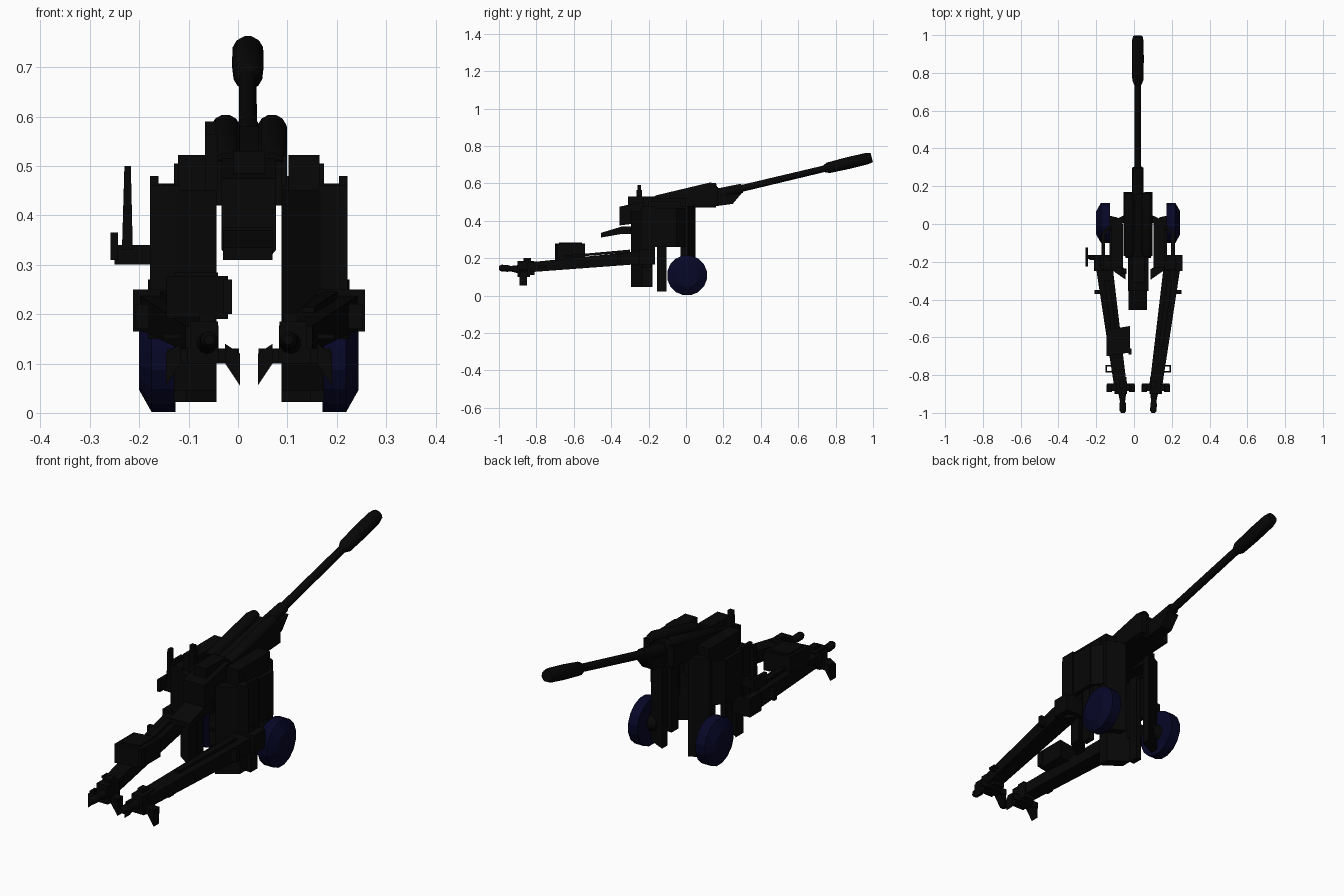
import bpy, bmesh, math
from mathutils import Vector

if "Cube" in bpy.data.objects:
    bpy.data.objects.remove(bpy.data.objects["Cube"])


def material(name, red, green, blue):
    made = bpy.data.materials.new(name)
    made.use_nodes = True
    made.diffuse_color = (red, green, blue, 1)
    made.node_tree.nodes["Principled BSDF"].inputs["Base Color"].default_value = made.diffuse_color
    return made


BLACK = material("gunmetal black", 0.002, 0.002, 0.002)
NAVY = material("navy wheel", 0.002, 0.002, 0.02)
MIDDLE = 0.022  # plane of symmetry of the carriage


def skin(name, rings, paint=BLACK, smooth=False):
    """Closed tube through a list of equal-length rings."""
    bm = bmesh.new()
    rings = [[bm.verts.new(point) for point in ring] for ring in rings]
    for lower, upper in zip(rings, rings[1:]):
        for i in range(len(lower)):
            bm.faces.new((lower[i - 1], lower[i], upper[i], upper[i - 1]))
    bm.faces.new(rings[0])
    bm.faces.new(rings[-1])
    bmesh.ops.recalc_face_normals(bm, faces=bm.faces)
    mesh = bpy.data.meshes.new(name)
    bm.to_mesh(mesh)
    bm.free()
    mesh.materials.append(paint)
    ob = bpy.data.objects.new(name, mesh)
    bpy.context.collection.objects.link(ob)
    if smooth:
        bpy.ops.object.select_all(action="DESELECT")
        ob.select_set(True)
        bpy.context.view_layer.objects.active = ob
        bpy.ops.object.shade_smooth_by_angle(angle=math.radians(40))


def side_profile(name, outline, left, right):
    """Extrude a (y, z) outline across the model."""
    skin(name, [[(x, y, z) for y, z in outline] for x in (left, right)])


def front_profile(name, outline, near, far):
    """Extrude an (x, z) outline along the model."""
    skin(name, [[(x, y, z) for x, z in outline] for y in (near, far)])


def plate(name, start, end, thickness, bottom, top):
    """Upright plate between two plan points, thickened along y."""
    (ax, ay), (bx, by) = start, end
    outline = [(ax, ay), (bx, by), (bx, by + thickness), (ax, ay + thickness)]
    skin(name, [[(x, y, z) for x, y in outline] for z in (bottom, top)])


def box(name, left, right, near, far, bottom, top):
    plate(name, (left, near), (right, near), far - near, bottom, top)


def lathe(name, start, end, profile, sides=12, paint=BLACK, smooth=True):
    """Round part from start to end; profile is (fraction, radius)."""
    start, end = Vector(start), Vector(end)
    turn = (end - start).to_track_quat("Z", "Y")
    angles = [math.tau * (i + 0.5) / sides for i in range(sides)]
    skin(name, [[start.lerp(end, along) + turn @ Vector((radius * math.cos(a), radius * math.sin(a), 0))
                 for a in angles] for along, radius in profile], paint, smooth)


def beam(name, start, end, width, height, taper):
    """Rectangular beam running along y, tapering towards its end."""
    corners = [(-width, -height), (width, -height), (width, height), (-width, height)]
    skin(name, [[(x + i * scale / 2, y, z + k * scale / 2) for i, k in corners]
                for (x, y, z), scale in ((start, 1), (end, taper))])


# Barrel, sleeve and muzzle brake along one raised line
def bore(y, lift=0.0, x=0.02):
    return (x, y, 0.502 + 0.238 * y + lift)


lathe("barrel", bore(-0.2), bore(0.8), [(0, 0.02), (1, 0.018)])
lathe("muzzle_brake", bore(0.735), bore(0.993),
      [(0, 0.018), (0.1, 0.03), (0.5, 0.033), (0.9, 0.032), (1, 0.026)])
lathe("barrel_sleeve", bore(0.1), bore(0.3), [(0, 0.034), (1, 0.026)])
side_profile("cradle_nose", [(0.1, 0.47), (0.25, 0.49), (0.3, 0.55), (0.1, 0.52)], -0.01, 0.05)

# Cradle housing with twin recoil cylinders
side_profile("cradle_housing", [(-0.18, 0.51), (0.16, 0.58), (0.16, 0.47), (0.05, 0.47), (-0.18, 0.42)],
             MIDDLE - 0.067, MIDDLE + 0.067)
for sign, side in ((-1, "right"), (1, "left")):
    x = MIDDLE + sign * 0.047
    lathe(f"{side}_recoil_cylinder", bore(-0.17, 0.042, x), bore(0.165, 0.042, x),
          [(0, 0.024), (0.05, 0.03), (0.9, 0.03), (1, 0.02)])
    # Cheek plate linking gun to carriage
    side_profile(f"{side}_cheek", [(-0.17, 0.46), (-0.17, 0.52), (0.17, 0.58), (0.17, 0.48)],
                 x, x + sign * 0.03)

# Breech block, hanging casing and loading tray
breech_left, breech_right = MIDDLE - 0.055, MIDDLE + 0.055
side_profile("breech_block", [(-0.355, 0.375), (-0.355, 0.475), (-0.15, 0.52), (-0.15, 0.4)],
             breech_left, breech_right)
front_profile("lower_casing", [(breech_left, 0.33), (-0.01, 0.31), (0.06, 0.31), (breech_right, 0.33),
                               (breech_right, 0.45), (breech_left, 0.45)], -0.29, -0.09)
side_profile("loading_tray", [(-0.455, 0.31), (-0.455, 0.335), (-0.34, 0.37), (-0.25, 0.37), (-0.25, 0.33),
                              (-0.34, 0.33)], -0.03, 0.07)
box("breech_top", -0.01, 0.055, -0.31, -0.17, 0.48, 0.53)
box("rear_sight", -0.067, -0.04, -0.265, -0.235, 0.45, 0.565)
box("sight_eyepiece", -0.067, -0.045, -0.26, -0.24, 0.56, 0.59)

# Everything repeated on both sides of the carriage
for sign, side in ((-1, "right"), (1, "left")):
    def out(distance):
        return MIDDLE + sign * distance

    def slab(name, inner, outer, near, far, bottom, top):
        box(f"{side}_{name}", out(inner), out(outer), near, far, bottom, top)

    def slanted(name, inner, outer, near, far, thickness, bottom, top):
        plate(f"{side}_{name}", (out(inner), near), (out(outer), far), thickness, bottom, top)

    # Wheel with a chamfered outer face
    axle_y, radius = 0.006, 0.108
    lathe(f"{side}_wheel", (out(0.149), axle_y, radius), (out(0.222), axle_y, radius),
          [(0, radius), (0.66, radius), (1, 0.063)], 16, NAVY, False)
    lathe(f"{side}_wheel_hub", (out(0.11), axle_y, radius), (out(0.152), axle_y, radius),
          [(0, 0.03), (1, 0.04)], 10)

    # Thin front shield with swept wing, strut and angled rear plate
    inner, outer, edge = 0.066, 0.152, 0.2
    slanted("front_shield", inner, outer, 0.01, -0.03, 0.04, 0.022, 0.48)
    slanted("swept_wing_front", 0.13, 0.19, 0, -0.07, 0.02, 0.26, 0.465)
    slab("swept_wing_side", 0.175, 0.195, -0.17, -0.05, 0.26, 0.465)
    slab("shield_strut", 0.125, outer, -0.155, -0.105, 0.022, 0.47)
    slanted("rear_plate", inner, outer, -0.295, -0.235, 0.055, 0.045, 0.45)
    slab("rear_wing", 0.14, edge, -0.24, -0.17, 0.25, 0.46)
    slab("shield_crest", 0.08, 0.143, -0.23, 0, 0.45, 0.522)
    slab("shield_shoulder", 0.14, outer, -0.2, -0.03, 0.44, 0.505)
    slab("shield_edge", 0.183, edge, -0.235, -0.165, 0.2, 0.48)

    # Trail hinge and tapered trail
    slab("trail_hinge", 0.14, 0.235, -0.25, -0.165, 0.165, 0.25)
    lathe(f"{side}_hinge_pin", (out(0.18), -0.21, 0.15), (out(0.18), -0.21, 0.27), [(0, 0.025), (1, 0.025)], 10)
    beam(f"{side}_trail", (out(0.183), -0.2, 0.207), (out(0.095), -0.85, 0.15), 0.09, 0.07, 0.75)
    beam(f"{side}_trail_rib", (out(0.165), -0.3, 0.238), (out(0.12), -0.65, 0.208), 0.03, 0.015, 0.8)
    slab("trail_bracket", edge, 0.23, -0.37, -0.35, 0.17, 0.22)

    # Spade: a wide arm with hanging prongs, and a lifting pole
    spade_middle = 0.093
    slab("spade", 0.02, 0.166, -0.885, -0.845, 0.1, 0.13)
    slab("spade_web", 0.06, 0.125, -0.9, -0.835, 0.1, 0.13)
    for way in (-1, 1):
        tip, root = (out(spade_middle + way * reach) for reach in (0.075, 0.045))
        front_profile(f"{side}_spade_prong", [(tip, 0.055), (root, 0.1), (root, 0.14), (tip, 0.12)], -0.89, -0.85)
    slab("trail_end", 0.062, 0.118, -0.9, -0.81, 0.11, 0.185)
    slab("end_latch", 0.07, 0.1, -0.87, -0.83, 0.18, 0.2)
    lathe(f"{side}_pole", (out(0.085), -0.88, 0.14), (out(0.08), -1, 0.148),
          [(0, 0.025), (0.5, 0.014), (0.6, 0.018), (0.9, 0.018), (1, 0.01)], 10)
    # Grab handle on the outer face of the trail
    for y in (-0.785, -0.755):
        slab("handle_post", 0.12, 0.17, y, y + 0.008, 0.15, 0.16)
    slab("handle_bar", 0.165, 0.173, -0.785, -0.747, 0.15, 0.16)

# Stowage box on the right trail
plate("stowage_box", (-0.145, -0.7), (-0.02, -0.68), 0.14, 0.19, 0.277)
plate("stowage_lid", (-0.13, -0.68), (-0.04, -0.665), 0.11, 0.275, 0.284)
box("stowage_latch", -0.03, -0.012, -0.69, -0.66, 0.2, 0.27)

# Aiming blade and hand crank on the right
front_profile("aiming_blade", [(-0.235, 0.33), (-0.23, 0.5), (-0.217, 0.5), (-0.213, 0.33)], -0.19, -0.165)
box("crank_arm", -0.25, -0.17, -0.185, -0.165, 0.3, 0.34)
box("crank_handle", -0.258, -0.243, -0.225, -0.125, 0.31, 0.365)
